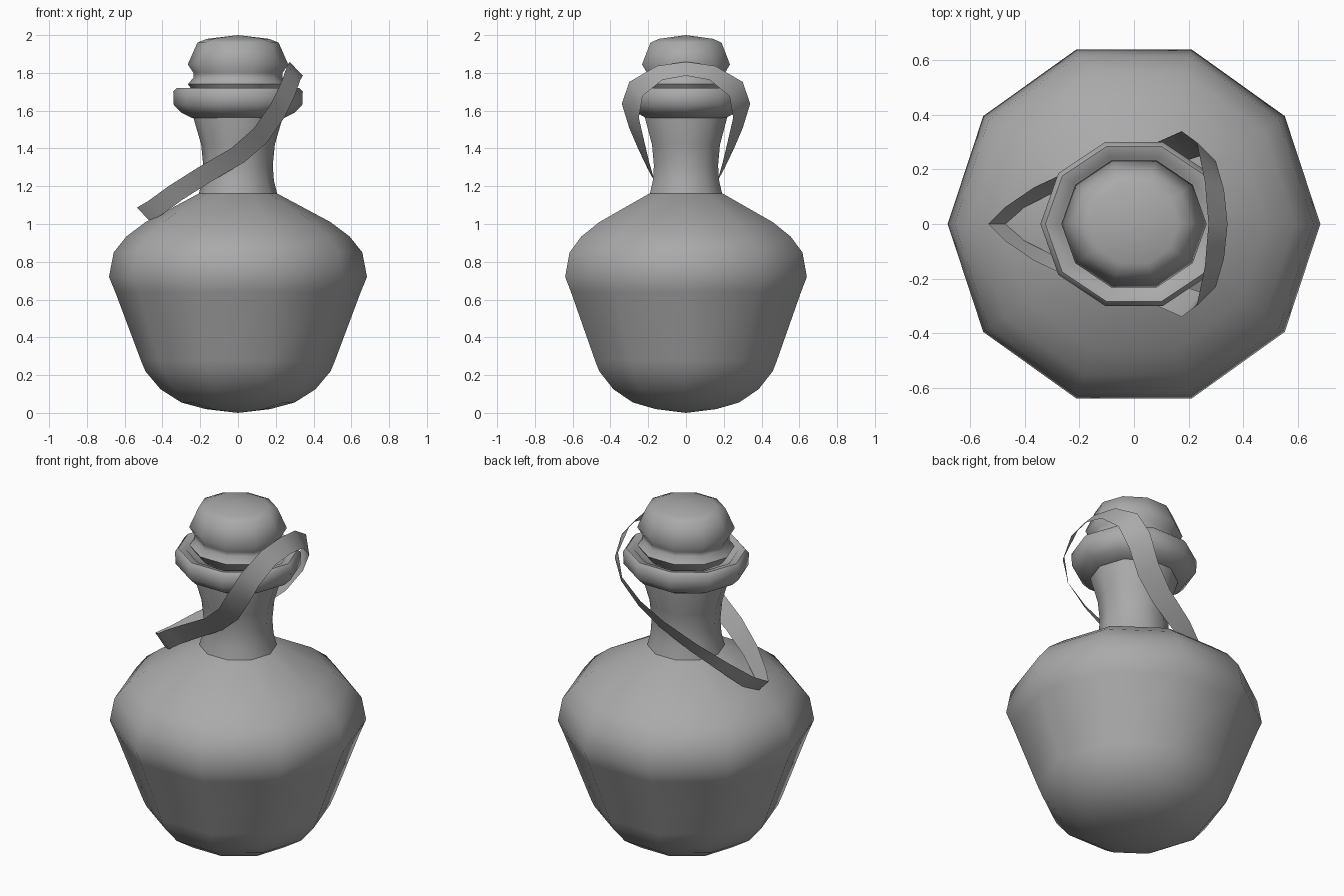
import bpy
import bmesh
import math
from mathutils import Vector

SIDES = 10

if "Cube" in bpy.data.objects:
    bpy.data.objects.remove(bpy.data.objects["Cube"], do_unlink=True)

grey = bpy.data.materials.new("plain grey")
grey.use_nodes = True
grey.diffuse_color = (0.4, 0.4, 0.4, 1)
bsdf = grey.node_tree.nodes["Principled BSDF"]
bsdf.inputs["Base Color"].default_value = grey.diffuse_color
bsdf.inputs["Roughness"].default_value = 0.8


def finish(name, bm, angle, fix_normals=True):
    """Turn a bmesh into a smooth shaded grey object."""
    if fix_normals:
        bmesh.ops.recalc_face_normals(bm, faces=bm.faces)
    mesh = bpy.data.meshes.new(name)
    bm.to_mesh(mesh)
    bm.free()
    mesh.materials.append(grey)
    obj = bpy.data.objects.new(name, mesh)
    bpy.context.collection.objects.link(obj)
    bpy.ops.object.select_all(action="DESELECT")
    obj.select_set(True)
    bpy.context.view_layer.objects.active = obj
    bpy.ops.object.shade_smooth_by_angle(angle=math.radians(angle))
    return obj


def lathe(name, profile, squash=1.0, angle=60):
    """Spin (radius, height) points into a ten-sided closed form."""
    bm = bmesh.new()
    rings = []
    for r, z in profile:
        if r == 0:
            rings.append([bm.verts.new((0, 0, z))] * SIDES)
            continue
        turns = [math.tau * i / SIDES for i in range(SIDES)]
        rings.append([bm.verts.new((r * math.cos(a), r * squash * math.sin(a), z))
                      for a in turns])
    for low, high in zip(rings, rings[1:]):
        for i in range(SIDES):
            j = (i + 1) % SIDES
            corners = dict.fromkeys((low[i], low[j], high[j], high[i]))
            bm.faces.new(list(corners))
    return finish(name, bm, angle)


# Bulbous body with a sloping shoulder
lathe("bottle_body", [
    (0, 0), (0.17, 0.02), (0.30, 0.055), (0.41, 0.125), (0.49, 0.22),
    (0.515, 0.28), (0.65, 0.64), (0.683, 0.72), (0.658, 0.85), (0.59, 0.935),
    (0.49, 1.01), (0.21, 1.16), (0, 1.19)], squash=0.985)

# Flared neck
lathe("bottle_neck", [
    (0.21, 1.15), (0.19, 1.23), (0.184, 1.31), (0.195, 1.42), (0.238, 1.57),
    (0.238, 1.60)], squash=0.97)

# Thick lip with a hollow top
lathe("bottle_lip", [
    (0.20, 1.56), (0.24, 1.56), (0.30, 1.59), (0.34, 1.63), (0.343, 1.70),
    (0.325, 1.72), (0.28, 1.71), (0.25, 1.67), (0, 1.66)], squash=0.92)

# Stopper with a groove round its waist
lathe("stopper", [
    (0, 1.66), (0.20, 1.67), (0.235, 1.70), (0.265, 1.74), (0.236, 1.775),
    (0.236, 1.80), (0.266, 1.845), (0.215, 1.96), (0.165, 1.98), (0, 2.0)],
    squash=0.92)

# Ribbon hanging round the neck: centre x, y, z and outward lean of its upper edge
half_loop = [
    (-0.50, 0, 1.05, 0), (-0.44, 0.06, 1.085, 0.0), (-0.33, 0.125, 1.165, 0.01),
    (-0.18, 0.185, 1.26, 0.02), (0, 0.225, 1.365, 0.03),
    (0.12, 0.26, 1.47, 0.04), (0.21, 0.295, 1.60, 0.045),
    (0.265, 0.265, 1.715, 0.035), (0.295, 0.14, 1.80, 0.015),
    (0.308, 0, 1.822, 0)]
mirrored = [(x, -y, z, -lean) for x, y, z, lean in half_loop[-2:0:-1]]
bm = bmesh.new()
pairs = []
for x, y, z, lean in half_loop + mirrored:
    centre = Vector((x, y, z))
    half_width = Vector((-0.035, lean, 0.037))
    pairs.append([bm.verts.new(centre + half_width), bm.verts.new(centre - half_width)])
for (a, b), (c, d) in zip(pairs, pairs[1:] + pairs[:1]):
    bm.faces.new((a, b, d, c))
finish("neck_ribbon", bm, 40)
